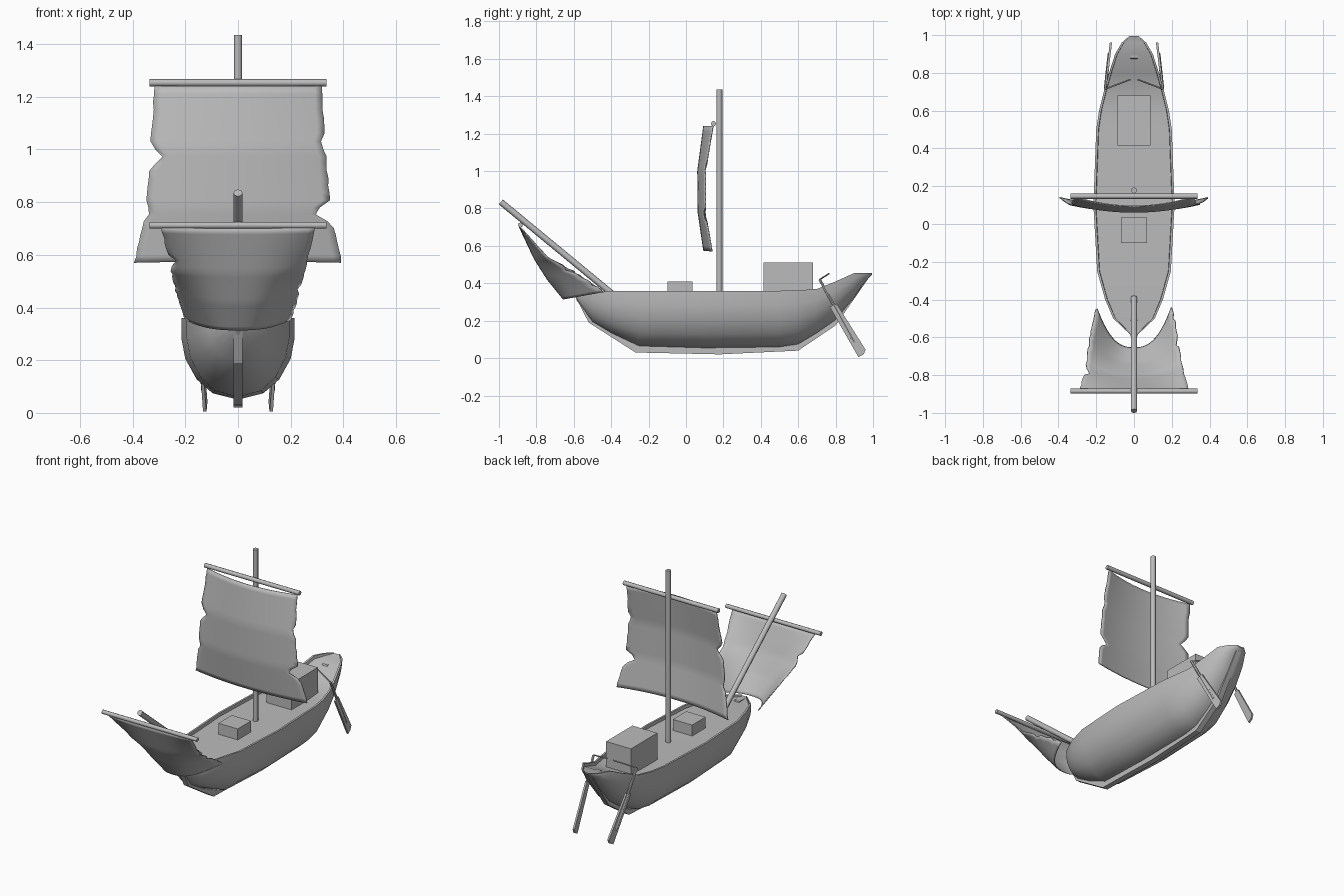
import bpy
import math
import random
from mathutils import Vector

random.seed(4)
if "Cube" in bpy.data.objects:
    bpy.data.objects.remove(bpy.data.objects["Cube"])

GREY = (0.5, 0.5, 0.5, 1)
mat = bpy.data.materials.new("plain grey")
mat.use_nodes = True
mat.diffuse_color = GREY
mat.node_tree.nodes["Principled BSDF"].inputs["Base Color"].default_value = GREY


def build(name, verts, faces, angle=30):
    mesh = bpy.data.meshes.new(name)
    mesh.from_pydata([tuple(v) for v in verts], [], faces)
    mesh.materials.append(mat)
    obj = bpy.data.objects.new(name, mesh)
    bpy.context.collection.objects.link(obj)
    bpy.ops.object.select_all(action="DESELECT")
    obj.select_set(True)
    bpy.context.view_layer.objects.active = obj
    bpy.ops.object.mode_set(mode="EDIT")
    bpy.ops.mesh.select_all(action="SELECT")
    bpy.ops.mesh.normals_make_consistent(inside=False)
    bpy.ops.object.mode_set(mode="OBJECT")
    bpy.ops.object.shade_smooth_by_angle(angle=math.radians(angle))
    return obj


def loft(name, rings, angle=30):
    """Closed rings joined in order, with both ends capped."""
    n = len(rings[0])
    verts = [v for ring in rings for v in ring]
    faces = [(r * n + i, r * n + (i + 1) % n, (r + 1) * n + (i + 1) % n, (r + 1) * n + i)
             for r in range(len(rings) - 1) for i in range(n)]
    faces += [tuple(range(n)), tuple(range(len(verts) - n, len(verts)))]
    return build(name, verts, faces, angle)


def pole(name, a, b, radius, sides=8):
    a, b = Vector(a), Vector(b)
    turn = (b - a).to_track_quat("Z", "Y")
    spokes = [turn @ Vector((radius * math.cos(k * math.tau / sides),
                             radius * math.sin(k * math.tau / sides), 0)) for k in range(sides)]
    return loft(name, [[p + s for s in spokes] for p in (a, b)], 50)


def box(name, half_x, y0, y1, z0, z1):
    ring = [(-half_x, y0), (half_x, y0), (half_x, y1), (-half_x, y1)]
    return loft(name, [[(x, y, z) for x, y in ring] for z in (z0, z1)])


def sail(name, rows, power, notches, columns=24, steps=8):
    """Rows: half width, centre y and z, edge y and z. Notches: side, place, size, depth."""
    verts, faces = [], []
    total = (len(rows) - 1) * steps
    for r in range(total + 1):
        k = min(r // steps, len(rows) - 2)
        f = r / steps - k
        half, yc, zc, ys, zs = [a + (b - a) * f for a, b in zip(rows[k], rows[k + 1])]
        trim = {side: random.uniform(0, 0.006) for side in (-1, 1)}
        for side, place, size, depth in notches:
            trim[side] += depth * max(0, 1 - abs(r / total - place) / size)
        for c in range(columns + 1):
            u = 2 * c / columns - 1
            x = u * (half - trim[1 if u > 0 else -1])
            w = abs(x / half) ** power
            verts.append((x, yc + (ys - yc) * w, zc + (zs - zc) * w))
    n = columns + 1
    for r in range(total):
        for c in range(columns):
            i = r * n + c
            faces.append((i, i + 1, i + n + 1, i + n))
    obj = build(name, verts, faces, 60)
    cloth = obj.modifiers.new("cloth thickness", "SOLIDIFY")
    cloth.thickness = 0.006
    cloth.offset = 0


# Hull with low bulwark and sunken deck: y, half width, bottom z, rim z
stations = [(-0.585, 0.02, 0.31, 0.345), (-0.5, 0.11, 0.19, 0.352), (-0.4, 0.153, 0.13, 0.36),
            (-0.25, 0.195, 0.06, 0.36), (0.1, 0.215, 0.05, 0.36), (0.5, 0.2, 0.055, 0.36),
            (0.6, 0.185, 0.07, 0.362), (0.7, 0.16, 0.13, 0.37), (0.8, 0.132, 0.2, 0.41),
            (0.9, 0.1, 0.32, 0.455), (0.96, 0.065, 0.41, 0.455), (0.995, 0.025, 0.445, 0.456)]
section = [(1, 1), (1, 0.75), (0.93, 0.5), (0.73, 0.25), (0.45, 0.08), (0, 0)]
rings = []
for y, half, low, high in stations:
    side = [(half * w, low + (high - low) * h) for w, h in section]
    rim = half - min(0.012, half * 0.3)
    deck = high - min(0.02, (high - low) * 0.3)
    right = [(rim * 0.99, deck), (rim, high)] + side
    ring = right + [(-x, z) for x, z in reversed(right[:-1])]
    rings.append([(x, y, z) for x, z in ring])
loft("hull", rings, 35)

# Keel following the stem, bottom and stern
line = [(-0.595, 0.335), (-0.52, 0.19), (-0.27, 0.03), (0.18, 0.02),
        (0.6, 0.04), (0.8, 0.175), (0.985, 0.44)]
keel = []
for y, z in line:
    yi, zi = 0.1 + 0.88 * (y - 0.1), 0.36 + 0.88 * (z - 0.36)
    keel.append([(-0.018, y, z), (0.018, y, z), (0.018, yi, zi), (-0.018, yi, zi)])
loft("keel", keel)

# Deck boxes
box("cargo_crate", 0.068, -0.1, 0.035, 0.335, 0.41)
box("cabin", 0.088, 0.415, 0.68, 0.335, 0.51)

# Spars
pole("mast", (0, 0.178, 0.33), (0, 0.178, 1.435), 0.016)
pole("main_yard", (-0.335, 0.147, 1.253), (0.335, 0.147, 1.253), 0.014)
pole("bowsprit", (0, -0.39, 0.34), (0, -0.99, 0.835), 0.017)
pole("fore_yard", (-0.335, -0.885, 0.712), (0.335, -0.885, 0.712), 0.013)

# Sails
sail("main_sail", [(0.318, 0.095, 1.24, 0.145, 1.24), (0.335, 0.063, 1.0, 0.105, 1.0),
                   (0.352, 0.065, 0.78, 0.105, 0.78), (0.395, 0.095, 0.575, 0.14, 0.57)],
     2, [(-1, 0.38, 0.07, 0.05), (1, 0.7, 0.07, 0.07), (-1, 0.7, 0.05, 0.02), (1, 0.3, 0.06, 0.015)])
sail("fore_sail", [(0.295, -0.89, 0.7, -0.89, 0.705), (0.255, -0.81, 0.53, -0.74, 0.54),
                   (0.235, -0.74, 0.42, -0.58, 0.455), (0.2, -0.655, 0.315, -0.435, 0.355)],
     2.6, [(-1, 0.25, 0.05, 0.03), (1, 0.6, 0.06, 0.015)])

# Steering oars on both quarters
for side, label in ((1, "left"), (-1, "right")):
    outline = [(0.768, 0.275), (0.806, 0.29), (0.96, 0.045), (0.95, 0.02), (0.922, 0.005)]
    blade = []
    for shift in (-0.006, 0.006):
        blade.append([(side * (0.145 - 0.12 * (y - 0.77)) + shift, y, z) for y, z in outline])
    loft(label + "_oar_blade", blade)
    pole(label + "_oar_shaft", (side * 0.152, 0.715, 0.42), (side * 0.132, 0.9, 0.085), 0.008, 6)
    pole(label + "_tiller", (side * 0.152, 0.715, 0.42), (side * 0.02, 0.765, 0.452), 0.004, 6)
